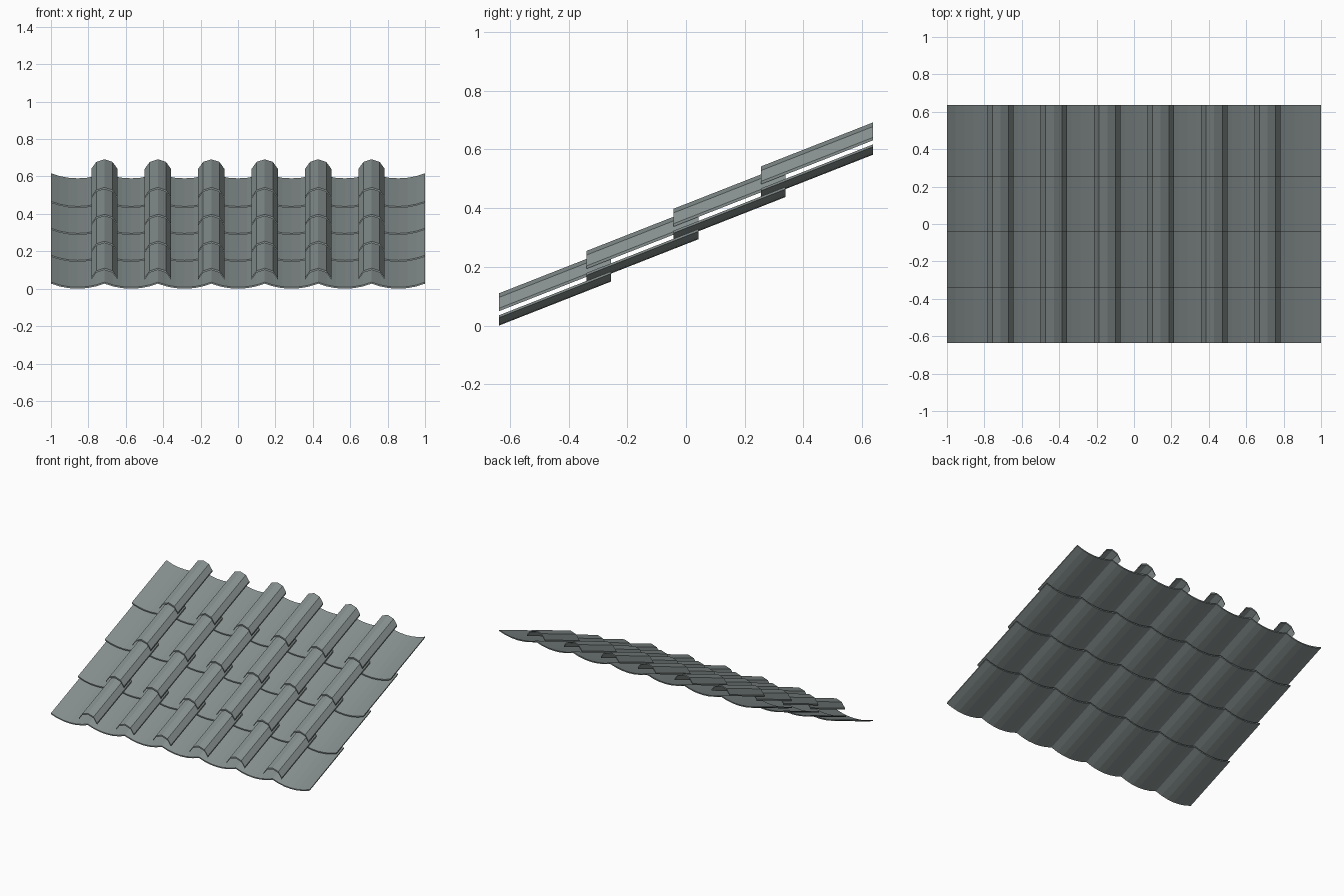
import bpy, bmesh, math

if "Cube" in bpy.data.objects:
    bpy.data.objects.remove(bpy.data.objects["Cube"])

PITCH = 2 / 7            # width of one pan tile
LENGTH, RISE = 0.382, 0.15   # run and rise of one tile
STEP_Y, STEP_Z = 0.2973, 0.144  # offset between overlapping rows
ROWS = 4

slate = bpy.data.materials.new("slate grey")
slate.diffuse_color = (0.235, 0.275, 0.27, 1)
slate.use_nodes = True
slate.node_tree.nodes["Principled BSDF"].inputs["Base Color"].default_value = slate.diffuse_color


def arc(half_width, height, segments):
    """Points of a circular arc, crest at height (negative height gives a trough)."""
    h = abs(height)
    r = (half_width ** 2 + h ** 2) / (2 * h)
    a = math.asin(half_width / r)
    pts = []
    for i in range(segments + 1):
        t = a * (2 * i / segments - 1)
        drop = r * (1 - math.cos(t))
        pts.append((r * math.sin(t), h - drop if height > 0 else drop))
    return pts


def tile(name, curve, thick, x, y, z):
    """Sweep a curved strip of given thickness up the roof slope, with plumb ends."""
    outline = curve + [(px, pz + thick) for px, pz in reversed(curve)]
    n, m = len(curve), len(outline)
    bm = bmesh.new()
    front = [bm.verts.new((x + px, y, z + pz)) for px, pz in outline]
    back = [bm.verts.new((x + px, y + LENGTH, z + pz + RISE)) for px, pz in outline]
    for i in range(m):
        j = (i + 1) % m
        bm.faces.new((front[i], front[j], back[j], back[i]))
    for end in (front, back):
        for i in range(n - 1):
            bm.faces.new((end[i], end[i + 1], end[m - 2 - i], end[m - 1 - i]))
    bmesh.ops.recalc_face_normals(bm, faces=bm.faces)
    mesh = bpy.data.meshes.new(name)
    bm.to_mesh(mesh)
    bm.free()
    mesh.materials.append(slate)
    bpy.context.collection.objects.link(bpy.data.objects.new(name, mesh))


pan_curve = arc(PITCH / 2, -0.027, 6)
cover_curve = arc(0.07, 0.051, 4)

for row in range(ROWS):
    y = -0.637 + row * STEP_Y
    z = row * STEP_Z
    # Troughed pan tiles side by side
    for i in range(7):
        tile(f"pan_tile_{row + 1}_{i + 1}", pan_curve, 0.008, (i - 3) * PITCH, y, z)
    # Arched cover tiles above the joints
    for i in range(6):
        tile(f"cover_tile_{row + 1}_{i + 1}", cover_curve, 0.01, (i - 2.5) * PITCH, y, z + 0.049)
